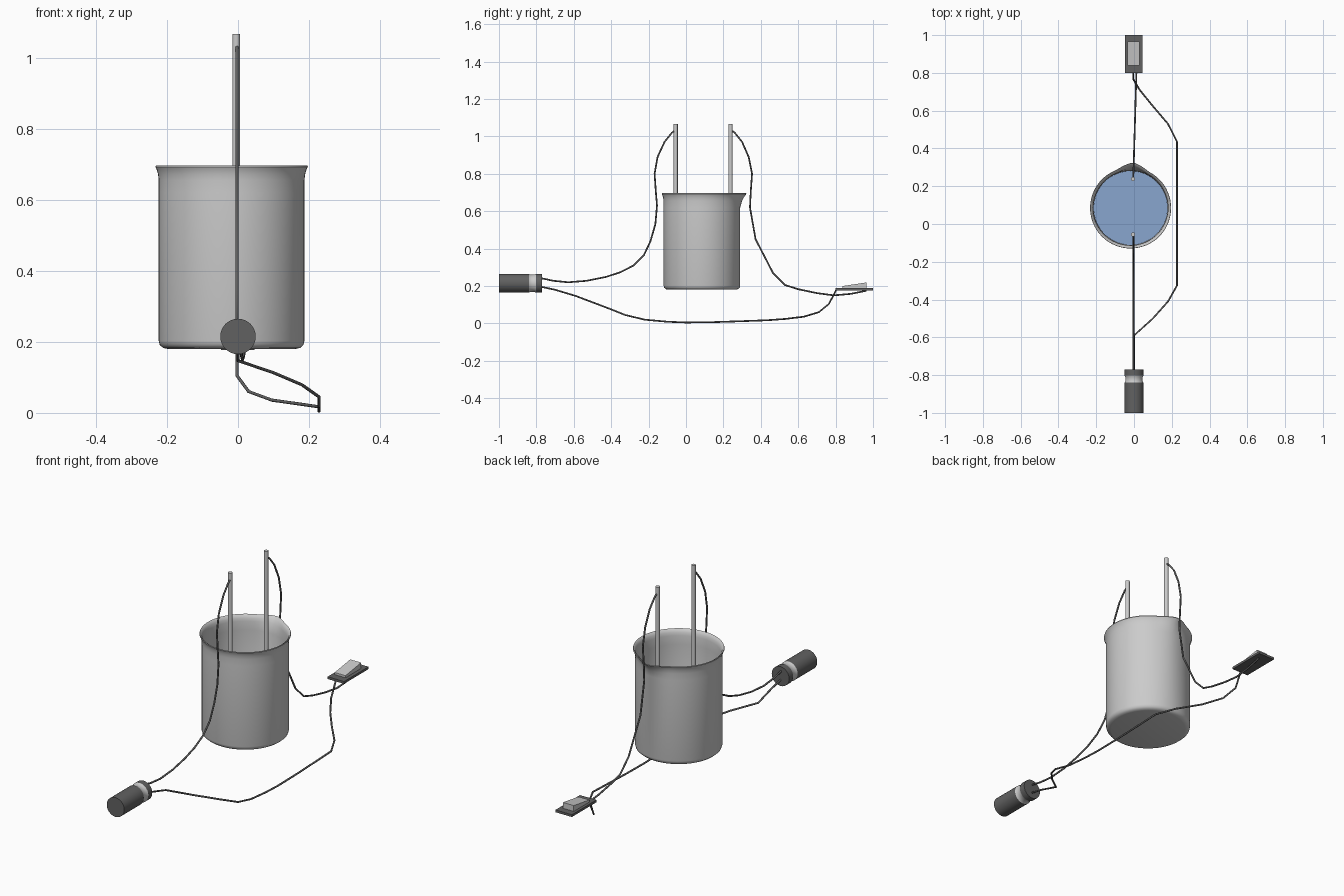
import bpy, bmesh, math
from mathutils import Matrix, Vector

if "Cube" in bpy.data.objects:
    bpy.data.objects.remove(bpy.data.objects["Cube"])


def material(name, rgb):
    m = bpy.data.materials.new(name)
    m.diffuse_color = (*rgb, 1)
    m.use_nodes = True
    m.node_tree.nodes["Principled BSDF"].inputs["Base Color"].default_value = m.diffuse_color
    return m


DARK = material("dark_grey", (0.12, 0.12, 0.12))
BLUE = material("water_blue", (0.25, 0.38, 0.62))


def finish(name, bm, mat=None, angle=35):
    bmesh.ops.remove_doubles(bm, verts=bm.verts, dist=1e-5)
    bmesh.ops.recalc_face_normals(bm, faces=bm.faces)
    me = bpy.data.meshes.new(name)
    bm.to_mesh(me)
    bm.free()
    ob = bpy.data.objects.new(name, me)
    bpy.context.collection.objects.link(ob)
    if mat:
        me.materials.append(mat)
    bpy.ops.object.select_all(action='DESELECT')
    ob.select_set(True)
    bpy.context.view_layer.objects.active = ob
    bpy.ops.object.shade_smooth_by_angle(angle=math.radians(angle))
    return ob


def lathe(profile, steps):
    """Revolve an (r, z) profile around z."""
    bm = bmesh.new()
    vs = [bm.verts.new((r, 0, z)) for r, z in profile]
    es = [bm.edges.new(p) for p in zip(vs, vs[1:])]
    bmesh.ops.spin(bm, geom=vs + es, cent=(0, 0, 0), axis=(0, 0, 1),
                   angle=math.tau, steps=steps)
    bmesh.ops.remove_doubles(bm, verts=bm.verts, dist=1e-5)
    return bm


def wire(name, points, radius=0.0045):
    cu = bpy.data.curves.new(name, 'CURVE')
    cu.dimensions = '3D'
    cu.bevel_depth = radius
    cu.bevel_resolution = 2
    cu.use_fill_caps = True
    sp = cu.splines.new('POLY')
    sp.points.add(len(points) - 1)
    for p, co in zip(sp.points, points):
        p.co = (*co, 1)
    cu.materials.append(DARK)
    ob = bpy.data.objects.new(name, cu)
    bpy.context.collection.objects.link(ob)


CENTRE = Vector((-0.018, 0.085, 0))

# beaker: thin-walled profile with a flared rim and a pulled pouring spout
beaker = lathe([(0, 0.18), (0.18, 0.18), (0.193, 0.183), (0.202, 0.191), (0.205, 0.203),
                (0.205, 0.62), (0.205, 0.655), (0.207, 0.672), (0.211, 0.685), (0.2145, 0.692),
                (0.213, 0.696), (0.207, 0.692), (0.201, 0.68), (0.198, 0.665), (0.197, 0.62),
                (0.197, 0.21), (0.188, 0.193), (0, 0.19)], 64)
for v in beaker.verts:
    a = abs(math.atan2(v.co.x - 0.012, v.co.y))
    push = 0.027 * max(0, 1 - a / 0.4) * max(0, min(1, (v.co.z - 0.63) / 0.06))
    r = math.hypot(v.co.x, v.co.y)
    if push:
        v.co.xy *= (r + push) / r
bmesh.ops.translate(beaker, verts=beaker.verts, vec=CENTRE)
finish("beaker", beaker)

# water
water = lathe([(0, 0.195), (0.185, 0.195), (0.196, 0.211), (0.196, 0.45), (0, 0.45)], 64)
bmesh.ops.translate(water, verts=water.verts, vec=CENTRE)
finish("water", water, BLUE)

# electrodes
for name, y in (("front_electrode", -0.055), ("back_electrode", 0.238)):
    rod = lathe([(0, 0.25), (0.011, 0.25), (0.011, 1.066), (0, 1.066)], 16)
    bmesh.ops.translate(rod, verts=rod.verts, vec=(-0.005, y, 0))
    finish(name, rod)

# battery: lying along y, with a lighter collar in a shallow groove
to_y = Matrix.Translation((0, 0, 0.215)) @ Matrix.Rotation(math.radians(-90), 4, 'X')
for name, prof, mat in (
        ("battery_body", [(0, -1), (0.05, -1), (0.05, -0.84), (0, -0.84)], DARK),
        ("battery_collar", [(0.05, -0.84), (0.046, -0.832), (0.046, -0.812), (0.05, -0.803)], None),
        ("battery_cap", [(0, -0.803), (0.05, -0.803), (0.05, -0.771), (0, -0.771)], DARK)):
    part = lathe(prof, 24)
    bmesh.ops.transform(part, matrix=to_y, verts=part.verts)
    finish(name, part, mat)

# switch: flat plate with a tilted rocker
def box(name, x, y, z0, z_front, z_back, mat=None):
    bm = bmesh.new()
    bmesh.ops.create_cube(bm, size=1)
    for v in bm.verts:
        back, top = v.co.y > 0, v.co.z > 0
        v.co = (x[v.co.x > 0], y[back], (z_back if back else z_front) if top else z0)
    finish(name, bm, mat)


box("switch_plate", (-0.048, 0.046), (0.8, 1.0), 0.177, 0.189, 0.189, DARK)
box("switch_rocker", (-0.034, 0.028), (0.838, 0.965), 0.185, 0.2, 0.219)

# wires
wire("front_electrode_wire", [(-0.003, y, z) for y, z in (
    (-0.055, 1.035), (-0.075, 1.02), (-0.115, 0.97), (-0.152, 0.89), (-0.168, 0.8), (-0.161, 0.7),
    (-0.155, 0.63), (-0.164, 0.53), (-0.19, 0.44), (-0.225, 0.365), (-0.28, 0.31),
    (-0.35, 0.274), (-0.43, 0.248), (-0.53, 0.228), (-0.63, 0.22), (-0.71, 0.228), (-0.775, 0.242))])
wire("back_electrode_wire", [(-0.004 + 0.03 * (y - 0.24), y, z) for y, z in (
    (0.238, 1.035), (0.26, 1.02), (0.3, 0.97), (0.335, 0.89), (0.353, 0.8), (0.346, 0.7),
    (0.342, 0.62), (0.372, 0.45), (0.465, 0.27), (0.53, 0.205), (0.6, 0.183),
    (0.7, 0.162), (0.79, 0.15), (0.88, 0.158), (0.965, 0.175))])
wire("battery_to_switch_wire", [
    (0, -0.775, 0.196), (0, -0.7, 0.18), (0, -0.59, 0.147), (0.1, -0.5, 0.113),
    (0.18, -0.41, 0.079), (0.228, -0.325, 0.045), (0.228, -0.22, 0.02), (0.228, -0.1, 0.009),
    (0.228, 0, 0.005), (0.228, 0.15, 0.007), (0.228, 0.3, 0.012), (0.228, 0.435, 0.017),
    (0.18, 0.53, 0.024), (0.095, 0.63, 0.036), (0.03, 0.71, 0.06), (-0.003, 0.765, 0.105),
    (-0.003, 0.802, 0.178)])
